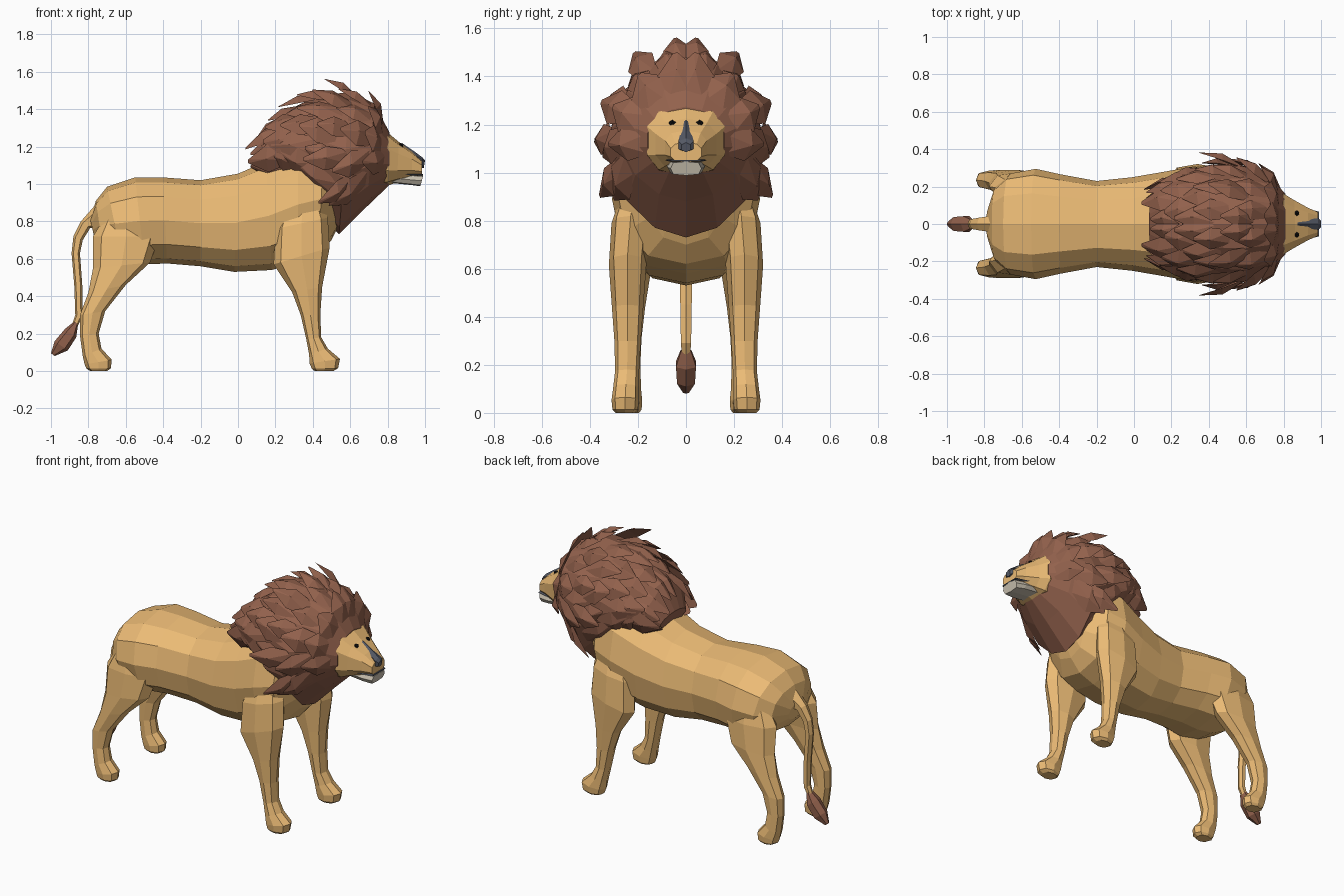
import bpy, bmesh, math, random
from mathutils import Vector

random.seed(11)


def material(name, rgb):
    m = bpy.data.materials.new(name)
    m.diffuse_color = (*rgb, 1)
    return m


TAN = material("tan_fur", (0.84, 0.50, 0.18))
BROWN = material("brown_hair", (0.29, 0.12, 0.073))
SLATE = material("slate", (0.09, 0.10, 0.13))
PALE = material("pale_chin", (0.60, 0.54, 0.44))
BLACK = material("black", (0.005, 0.005, 0.005))


def finish(bm, name, mat):
    bmesh.ops.recalc_face_normals(bm, faces=bm.faces[:])
    me = bpy.data.meshes.new(name)
    bm.to_mesh(me)
    bm.free()
    ob = bpy.data.objects.new(name, me)
    bpy.context.collection.objects.link(ob)
    me.materials.append(mat)
    return ob


def ring_point(row, t, e=0.85, side=0):
    """Row = (x, z) of one edge, (x, z) of the opposite edge, half width, [y]."""
    x1, z1, x2, z2, w = row[:5]
    y = row[5] * side if len(row) > 5 else 0
    a, b = Vector((x1, y, z1)), Vector((x2, y, z2))
    c, s = (math.copysign(abs(v) ** e, v) for v in (math.cos(t), math.sin(t)))
    return (a + b) / 2 + (a - b) / 2 * c + Vector((0, w * s, 0))


def loft(name, rows, mat, n=10, side=0, e=0.85):
    bm = bmesh.new()
    rings = [[bm.verts.new(ring_point(r, 2 * math.pi * k / n, e, side)) for k in range(n)]
             for r in rows]
    for a, b in zip(rings, rings[1:]):
        for k in range(n):
            j = (k + 1) % n
            bm.faces.new((a[k], a[j], b[j], b[k]))
    bm.faces.new(rings[0])
    bm.faces.new(rings[-1])
    return finish(bm, name, mat)


# Torso, rump to neck
loft("body", [
    (-0.79, 0.81, -0.765, 0.70, 0.08), (-0.76, 0.91, -0.72, 0.64, 0.20),
    (-0.70, 0.985, -0.62, 0.59, 0.27), (-0.55, 1.035, -0.50, 0.57, 0.295),
    (-0.40, 1.035, -0.38, 0.575, 0.265), (-0.20, 1.02, -0.20, 0.56, 0.23),
    (0.00, 1.055, -0.02, 0.53, 0.25), (0.15, 1.12, 0.18, 0.54, 0.28),
    (0.32, 1.20, 0.32, 0.58, 0.308), (0.46, 1.22, 0.43, 0.62, 0.285),
    (0.60, 1.22, 0.50, 0.70, 0.17), (0.70, 1.20, 0.60, 0.90, 0.10)], TAN, 12)

# Legs with paws, both sides
FRONT = [
    (0.42, 0.98, 0.28, 0.96, 0.05, 0.20), (0.48, 0.82, 0.20, 0.76, 0.080, 0.230),
    (0.49, 0.66, 0.19, 0.57, 0.078, 0.243), (0.45, 0.45, 0.29, 0.42, 0.065, 0.243),
    (0.44, 0.30, 0.335, 0.30, 0.055, 0.243), (0.445, 0.18, 0.365, 0.17, 0.05, 0.245),
    (0.48, 0.12, 0.38, 0.09, 0.053, 0.25), (0.545, 0.065, 0.383, 0.04, 0.057, 0.253),
    (0.535, 0.015, 0.395, 0.012, 0.053, 0.253), (0.51, 0, 0.41, 0, 0.04, 0.253)]
HIND = [
    (-0.53, 0.93, -0.68, 0.88, 0.05, 0.185), (-0.42, 0.72, -0.775, 0.72, 0.08, 0.20),
    (-0.47, 0.58, -0.775, 0.55, 0.07, 0.22), (-0.60, 0.46, -0.80, 0.42, 0.06, 0.23),
    (-0.71, 0.32, -0.845, 0.30, 0.05, 0.235), (-0.745, 0.20, -0.845, 0.19, 0.045, 0.235),
    (-0.73, 0.12, -0.83, 0.08, 0.048, 0.235), (-0.675, 0.06, -0.82, 0.035, 0.053, 0.235),
    (-0.68, 0.015, -0.81, 0.012, 0.05, 0.235), (-0.70, 0, -0.79, 0, 0.04, 0.235)]
for side, tag in ((1, "left"), (-1, "right")):
    loft(f"front_leg_{tag}", FRONT, TAN, 8, side)
    loft(f"hind_leg_{tag}", HIND, TAN, 8, side)

# Tail and its tuft
loft("tail", [
    (-0.77, 0.88, -0.72, 0.76, 0.05), (-0.84, 0.80, -0.79, 0.765, 0.038),
    (-0.88, 0.72, -0.83, 0.70, 0.03), (-0.89, 0.63, -0.845, 0.63, 0.028),
    (-0.875, 0.45, -0.832, 0.45, 0.027), (-0.87, 0.30, -0.832, 0.29, 0.024),
    (-0.89, 0.24, -0.87, 0.215, 0.018)], TAN, 6)
loft("tail_tuft", [
    (-0.875, 0.265, -0.855, 0.25, 0.025), (-0.925, 0.225, -0.865, 0.18, 0.047),
    (-0.98, 0.16, -0.91, 0.11, 0.042), (-1.0, 0.095, -0.98, 0.08, 0.014)], BROWN, 6)

# Head and muzzle
loft("head", [
    (0.68, 1.28, 0.68, 0.98, 0.165), (0.80, 1.275, 0.80, 0.99, 0.168),
    (0.86, 1.225, 0.85, 1.01, 0.132), (0.93, 1.175, 0.93, 1.03, 0.09),
    (0.985, 1.125, 0.982, 1.042, 0.066)], TAN, 10, e=0.75)
loft("chin", [
    (0.84, 1.06, 0.82, 1.005, 0.08), (0.92, 1.05, 0.92, 0.995, 0.078),
    (0.99, 1.046, 0.975, 0.988, 0.064)], PALE, 8, e=0.55)
loft("mouth_line", [
    (0.84, 1.062, 0.84, 1.05, 0.10), (0.92, 1.056, 0.92, 1.046, 0.083),
    (0.989, 1.053, 0.989, 1.046, 0.066)], SLATE, 8, e=0.4)
loft("nose", [
    (0.875, 1.22, 0.875, 1.16, 0.018), (0.94, 1.176, 0.94, 1.10, 0.028),
    (0.985, 1.143, 0.985, 1.085, 0.036), (1.0, 1.125, 0.993, 1.085, 0.02)], SLATE, 6)
for side, tag in ((1, "left"), (-1, "right")):
    bm = bmesh.new()
    bmesh.ops.create_icosphere(bm, subdivisions=1, radius=0.017)
    bmesh.ops.translate(bm, verts=bm.verts[:], vec=(0.868, side * 0.057, 1.203))
    finish(bm, f"eye_{tag}", BLACK)

# Mane: solid core, face to nape, ending in a point on the chest
CORE = [
    (0.81, 1.275, 0.81, 0.995, 0.165), (0.73, 1.43, 0.69, 0.88, 0.275),
    (0.60, 1.49, 0.54, 0.73, 0.32), (0.43, 1.475, 0.41, 0.88, 0.31),
    (0.28, 1.40, 0.29, 0.98, 0.265), (0.14, 1.26, 0.16, 1.05, 0.20),
    (0.08, 1.15, 0.10, 1.06, 0.13)]
loft("mane_core", CORE, BROWN, 14, e=1.08)


def core_surface(u, t):
    i = min(int(u), len(CORE) - 2)
    f = u - i
    row = [a + (b - a) * f for a, b in zip(CORE[i], CORE[i + 1])]
    return ring_point(row, t, 1.08)


# Mane: overlapping ridged locks swept backward, mirrored left and right
bm = bmesh.new()
centre = Vector((0.45, 0, 1.12))
for r, u0 in enumerate((0.4, 1.1, 1.75, 2.4, 3.05, 3.7, 4.3)):
    front = u0 < 1
    count = 6 if front or u0 > 3.5 else 7
    for k in range(count):
        u = u0 + random.uniform(-0.18, 0.18)
        t = math.pi * (k + (0.6 if r % 2 else 0.3)) / count
        if u0 < 2.2 and t > 0.66 * math.pi:      # smooth beard
            continue
        p = core_surface(u, t)
        along = (core_surface(u + 0.15, t) - p).normalized()
        across = (core_surface(u, t + 0.05) - core_surface(u, t - 0.05)).normalized()
        normal = along.cross(across).normalized()
        if normal.dot(p - centre) < 0:
            normal.negate()
        lift = random.uniform(0.0, 0.04) if front else random.uniform(0.03, 0.15)
        if 1 < u0 < 1.5:
            lift *= 0.3
        d = (along + normal * lift).normalized()
        length = random.uniform(0.15, 0.19) if front else random.uniform(0.18, 0.25)
        width = random.uniform(0.055, 0.08) * (1.25 if front else 1)
        base = p - d * 0.03 - normal * 0.015
        mid = p + d * length * 0.5
        wide = across * width
        tip = p + d * length
        pts = [base + wide * 0.6, base - wide * 0.6, mid + wide, mid - wide,
               mid + normal * 0.03, tip + wide * 0.12, tip - wide * 0.12]
        for s in (1, -1):
            v = [bm.verts.new((q.x, q.y * s, q.z)) for q in pts]
            for f in ((0, 2, 4), (0, 4, 1), (1, 4, 3), (2, 5, 4), (4, 5, 6),
                      (4, 6, 3), (0, 1, 3, 2), (2, 3, 6, 5)):
                bm.faces.new([v[i] for i in f])
finish(bm, "mane_locks", BROWN)
